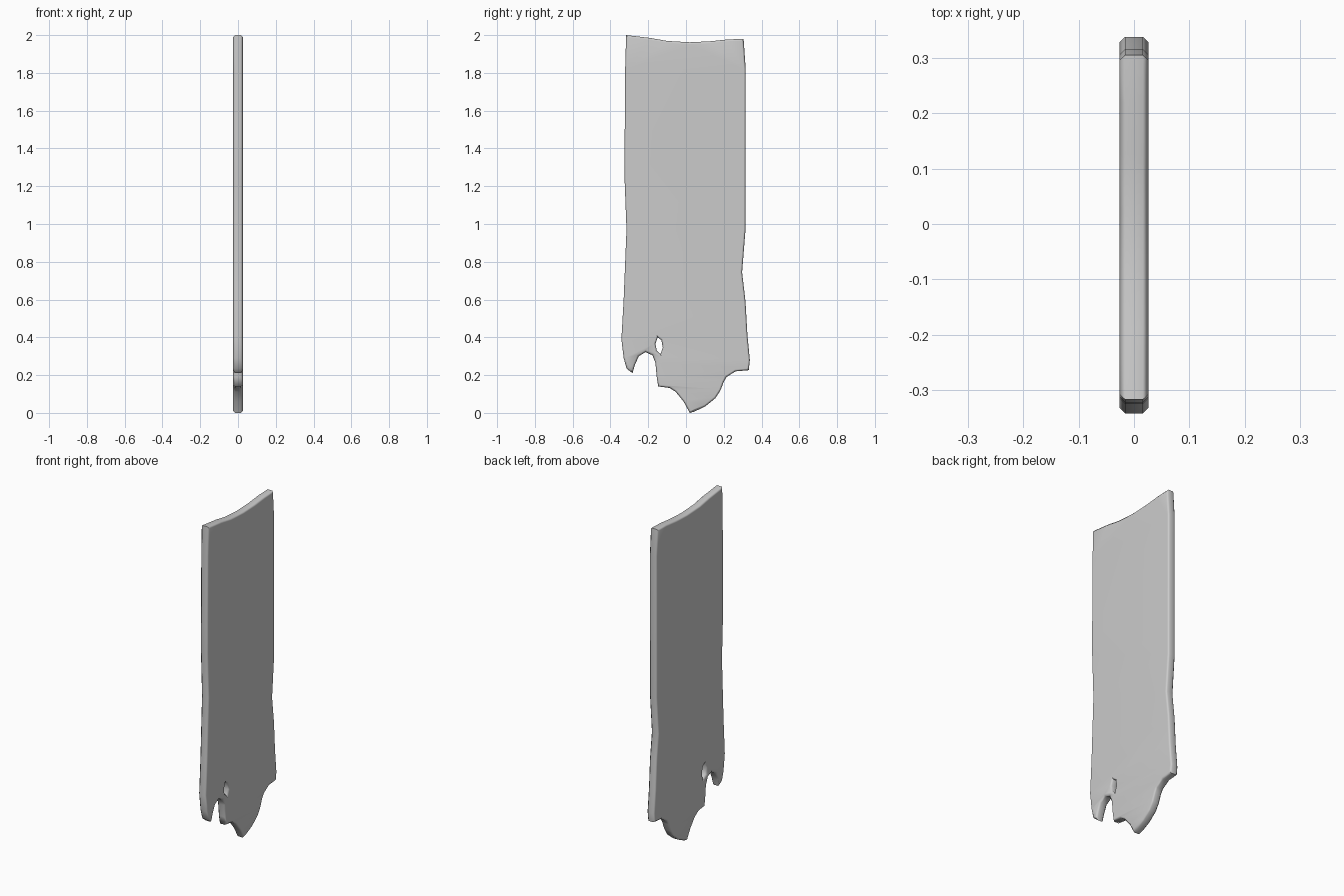
import bpy, bmesh
from math import radians

if "Cube" in bpy.data.objects:
    bpy.data.objects.remove(bpy.data.objects["Cube"])

HALF = 0.026     # half thickness of the plank
BEVEL = 0.01     # worn edge width

# Plank outline (y, z), clockwise from the top left corner
outline = [(-.317, 2.0), (-.19, 1.985), (-.10, 1.969), (.02, 1.962), (.125, 1.967),
           (.22, 1.977), (.305, 1.98), (.316, 1.82), (.315, .97), (.297, .745),
           (.315, .59), (.325, .415), (.338, .28), (.332, .226), (.262, .22),
           (.215, .19), (.20, .165), (.183, .12), (.156, .078), (.103, .035),
           (.045, .007), (.02, .0), (-.013, .06), (-.055, .112), (-.087, .132),
           (-.147, .14), (-.155, .19), (-.162, .265), (-.178, .305), (-.214, .322),
           (-.25, .30), (-.272, .25), (-.283, .21), (-.315, .235), (-.33, .29),
           (-.342, .39), (-.33, .6), (-.315, .97), (-.325, 1.235), (-.325, 1.4),
           (-.322, 1.82)]

# Knot hole near the splintered end
hole = [(-.15, .40), (-.13, .385), (-.123, .345), (-.135, .312), (-.155, .33), (-.162, .365)]

curve = bpy.data.curves.new("plank_profile", 'CURVE')
curve.dimensions = '2D'
curve.fill_mode = 'BOTH'
curve.extrude = HALF - BEVEL
curve.bevel_depth = BEVEL
curve.bevel_resolution = 0
curve.offset = -BEVEL
for pts in (outline, hole):
    spline = curve.splines.new('POLY')
    spline.points.add(len(pts) - 1)
    for p, (y, z) in zip(spline.points, pts):
        p.co = (y, z, 0, 1)
    spline.use_cyclic_u = True

# Stand the profile up in the y-z plane and turn it into a mesh
plank = bpy.data.objects.new("broken_plank", curve)
bpy.context.collection.objects.link(plank)
plank.rotation_euler = (radians(90), 0, radians(90))
bpy.context.view_layer.objects.active = plank
plank.select_set(True)
bpy.ops.object.convert(target='MESH')
bpy.ops.object.transform_apply(location=False, rotation=True, scale=False)

# Weld the faces to the rim
bm = bmesh.new()
bm.from_mesh(plank.data)
bmesh.ops.remove_doubles(bm, verts=bm.verts, dist=0.0005)
bmesh.ops.recalc_face_normals(bm, faces=bm.faces)
bm.to_mesh(plank.data)
bm.free()

# Soft rounded edges with flat broad faces
bpy.ops.object.shade_smooth_by_angle(angle=radians(50))
weighted = plank.modifiers.new("flat_faces", 'WEIGHTED_NORMAL')
weighted.keep_sharp = True
